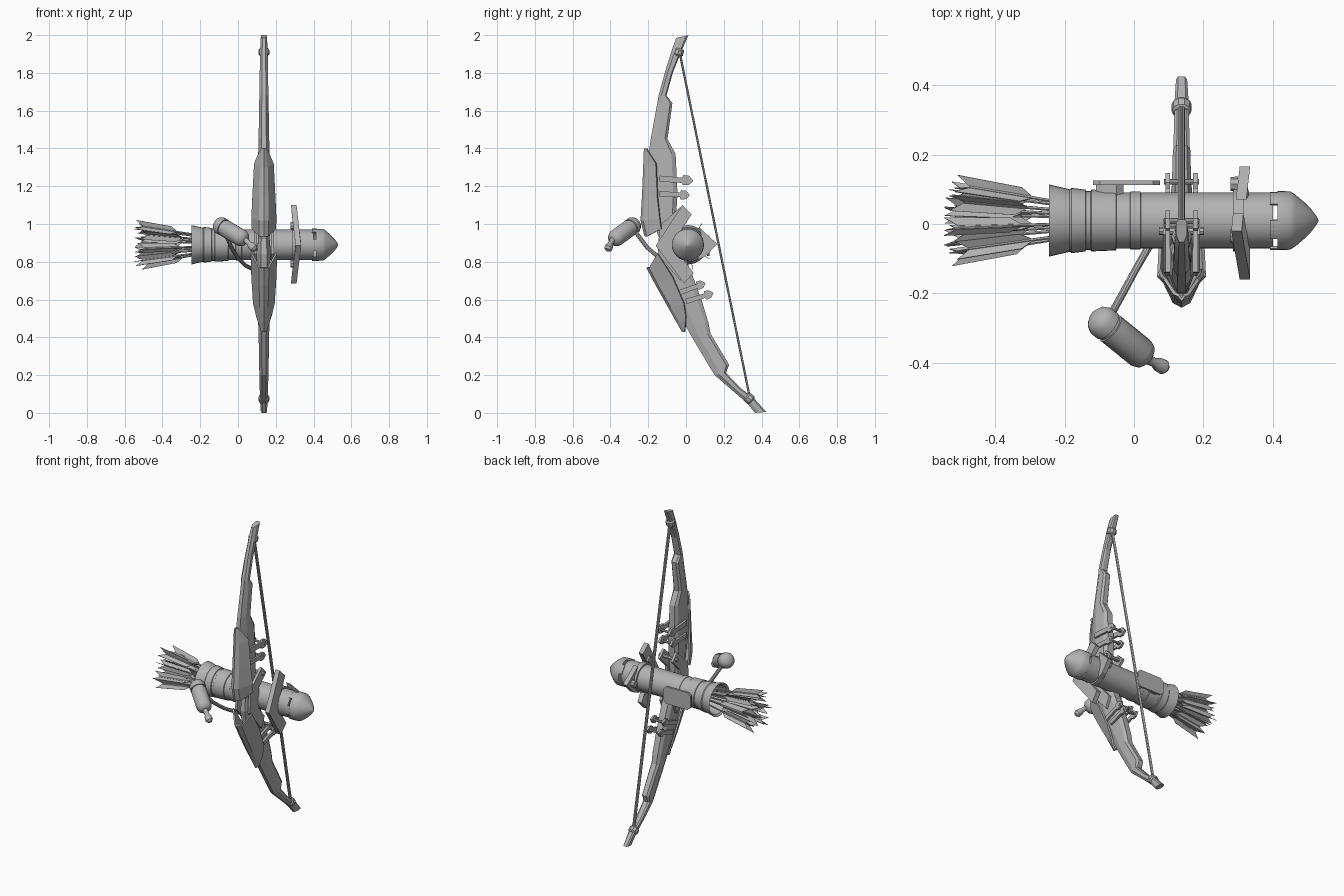
import bpy, bmesh, math
from mathutils import Vector, Matrix

if "Cube" in bpy.data.objects:
    bpy.data.objects.remove(bpy.data.objects["Cube"])

grey = bpy.data.materials.new("plain grey")
grey.diffuse_color = (0.45, 0.45, 0.45, 1)
grey.use_nodes = True
grey.node_tree.nodes["Principled BSDF"].inputs["Base Color"].default_value = grey.diffuse_color
BX = 0.137                    # plane of the bow
AX = Vector((0, 0.01, 0.89))  # axis of the quiver


def make(name, verts, faces, smooth=False):
    me = bpy.data.meshes.new(name)
    bm = bmesh.new()
    vs = [bm.verts.new(v) for v in verts]
    for f in faces:
        bm.faces.new([vs[i] for i in f])
    bmesh.ops.recalc_face_normals(bm, faces=bm.faces)
    bm.to_mesh(me)
    bm.free()
    me.materials.append(grey)
    ob = bpy.data.objects.new(name, me)
    bpy.context.collection.objects.link(ob)
    if smooth:
        bpy.ops.object.select_all(action='DESELECT')
        ob.select_set(True)
        bpy.context.view_layer.objects.active = ob
        bpy.ops.object.shade_smooth_by_angle(angle=math.radians(35))
    return ob


def loft(name, rings, smooth=False, caps=True):
    n = len(rings[0])
    verts = [v for r in rings for v in r]
    faces = [(k*n+i, k*n+(i+1) % n, (k+1)*n+(i+1) % n, (k+1)*n+i)
             for k in range(len(rings)-1) for i in range(n)]
    if caps:
        faces += [tuple(range(n)), tuple(range((len(rings)-1)*n, len(rings)*n))]
    return make(name, verts, faces, smooth)


def lathe(name, profile, origin, axis, segs=24, caps=True):
    """Revolve (distance, radius) pairs around an axis."""
    rot = Vector((0, 0, 1)).rotation_difference(Vector(axis)).to_matrix()
    rings = [[Vector(origin) + rot @ Vector((r*math.cos(2*math.pi*i/segs),
              r*math.sin(2*math.pi*i/segs), d)) for i in range(segs)]
             for d, r in profile]
    return loft(name, rings, True, caps)


def slab(name, outline, x0, x1):
    """Extrude a (y, z) outline along x."""
    return loft(name, [[(x, y, z) for y, z in outline] for x in (x0, x1)])


def tube(name, pts, r, segs=8):
    pts = [Vector(p) for p in pts]
    rings = []
    for i, p in enumerate(pts):
        d = (pts[min(i+1, len(pts)-1)] - pts[max(i-1, 0)]).normalized()
        u = d.cross(Vector((0.3, 0.9, 0.1))).normalized()
        v = d.cross(u)
        rings.append([p + r*(u*math.cos(2*math.pi*k/segs) + v*math.sin(2*math.pi*k/segs))
                      for k in range(segs)])
    return loft(name, rings, True)


# Bow stave: front edge, back edge and half width at each station
stave = [(-.052, 1.985, .013, 2.0, .016), (-.075, 1.92, -.022, 1.92, .02),
         (-.11, 1.81, -.07, 1.80, .022), (-.145, 1.68, -.103, 1.68, .024),
         (-.152, 1.64, -.072, 1.64, .025), (-.185, 1.46, -.098, 1.45, .028),
         (-.197, 1.38, -.055, 1.37, .03), (-.2, 1.16, -.045, 1.16, .036),
         (-.17, 1.0, -.055, 1.0, .036), (-.14, .92, -.06, .93, .03),
         (-.15, .84, -.02, .86, .036), (-.12, .7, .03, .74, .036),
         (-.05, .55, .085, .59, .032), (.0, .46, .118, .48, .03),
         (.02, .42, .13, .42, .028), (.13, .235, .228, .255, .025),
         (.152, .2, .212, .212, .024), (.25, .115, .285, .135, .022),
         (.325, .05, .362, .075, .02), (.365, .0, .425, .005, .016)]
rings = []
for ya, za, yb, zb, w in stave:
    def at(t, s):
        return (BX + s*w, ya + (yb-ya)*t, za + (zb-za)*t)
    rings.append([at(0, -.45), at(0, .45), at(.35, 1), at(.85, 1),
                  at(1, .6), at(1, -.6), at(.85, -1), at(.35, -1)])
loft("bow_stave", rings)

# Bindings near both tips, and the string
for name, p, d in (("upper_binding", (BX, -.04, 1.91), (0, -.28, -1)),
                   ("lower_binding", (BX, .335, .075), (0, -.75, .66))):
    lathe(name, [(-.02, .022), (-.012, .029), (.012, .029), (.02, .022)], p, d, 10)
for s in (-1, 1):
    tube("bow_string", [(BX + s*.004, -.034, 1.91), (BX + s*.004, .34, .07)], .006, 6)


# Wedge-shaped guards on the front of the bow
def guard(name, stations):
    n = len(stations)
    verts = []
    for ry, rz, sy, sz, w in stations:
        verts += [(BX-w, sy, sz), (BX-w*.35, ry+.012, rz), (BX, ry, rz),
                  (BX+w*.35, ry+.012, rz), (BX+w, sy, sz)]
    faces = [(k*5+i, k*5+i+1, k*5+i+6, k*5+i+5) for k in range(n-1) for i in range(4)]
    ob = make(name, verts, faces)
    m = ob.modifiers.new("thickness", 'SOLIDIFY')
    m.thickness = .01
    m.offset = 0


guard("upper_guard", [(-.218, 1.4, -.2, 1.385, .02), (-.222, 1.3, -.158, 1.32, .048),
                      (-.228, 1.15, -.15, 1.14, .057), (-.236, 1.02, -.138, 1.03, .062),
                      (-.215, .935, -.13, .975, .06)])
guard("lower_guard", [(-.205, .77, -.15, .845, .066), (-.155, .675, -.07, .72, .062),
                      (-.09, .56, -.01, .58, .053), (-.045, .48, .0, .51, .036),
                      (-.017, .43, -.005, .435, .012)])

# Arrow-ended clasps on both sides of the bow
clasp = [(0, -.016), (.12, -.014), (.125, -.026), (.155, -.024), (.18, .0),
         (.155, .026), (.125, .028), (.12, .014), (0, .016)]
for y, z, ang, size in ((-.14, 1.24, -4, 1.0), (-.14, 1.16, -3, .9),
                        (-.04, .635, 20, .85), (.0, .59, 17, .85)):
    c, s = math.cos(math.radians(ang)), math.sin(math.radians(ang))
    pts = [(y + size*(u*c - v*s), z + size*(u*s + v*c)) for u, v in clasp]
    for side in (-1, 1):
        x = BX + side*.04
        slab("clasp", pts, x-.007, x+.007)
    tube("clasp_pin", [(BX-.05, y+size*.15*c, z+size*.15*s),
                       (BX+.05, y+size*.15*c, z+size*.15*s)], .008)

# Side brackets tying the grip to the quiver
bracket = [(-.03, 1.09), (.015, 1.045), (-.06, .97), (-.06, .84), (.0, .77),
           (-.03, .70), (-.15, .84), (-.14, .99)]
for side in (-1, 1):
    x = BX + side*.045
    slab("grip_bracket", bracket, x-.008, x+.008)
tube("bracket_pin", [(BX-.065, -.02, 1.05), (BX+.065, -.02, 1.05)], .012)

# Quiver body with stepped bands and an open flared mouth
lathe("quiver", [(-.12, .0), (-.13, .075), (-.235, .092), (-.245, .104), (-.185, .09),
                 (-.18, .094), (-.14, .089), (-.138, .085), (-.125, .085), (-.122, .089),
                 (-.052, .086), (-.05, .081), (-.012, .081), (-.01, .083), (.018, .083),
                 (.02, .08), (.4, .08)], AX, (1, 0, 0), 32)

# Domed cap with square teeth
lathe("quiver_cap", [(.413, .078), (.413, .085), (.45, .084), (.465, .074), (.49, .053),
                     (.51, .033), (.525, .013), (.531, .002)], AX, (1, 0, 0), 32)
for k in range(5):
    rings = []
    for j in range(5):
        a = 2*math.pi*k/5 + .3 + j*.17
        rings.append([AX + Vector((x, r*math.cos(a), r*math.sin(a)))
                      for x, r in ((.392, .078), (.392, .085), (.416, .085), (.416, .078))])
    loft("cap_tooth", rings)

# Chevron plates around the capped end
big = [(-.02, 1.1), (.03, 1.05), (-.075, .895), (.04, .74), (-.01, .685), (-.16, .885)]
small = [(.07, .985), (.105, .95), (.165, .895), (.105, .83), (.06, .81),
         (.085, .87), (.085, .92)]
for name, pts, yc in (("front_chevron", big, -.16), ("rear_chevron", small, .165)):
    # The arms lean back toward the bow
    for_ring = [[(x - .025*min(1, abs(z-.89)/.2), y, z) for y, z in pts] for x in (.305, .335)]
    loft(name, for_ring)
tube("chevron_band", [(.285, .01, .89), (.315, .01, .89)], .09, 20)
for y, z in ((.115, .89), (-.035, .99), (-.035, .79)):
    lathe("chevron_stud", [(.278, .02), (.3, .022)], (0, y, z), (1, 0, 0), 8)

# Belt plate on the back of the quiver
for name, x0, x1, h, y0, y1 in (("belt_block", -.11, -.03, .04, .06, .112),
                                ("belt_plate", -.118, .075, .055, .112, .125)):
    out = [(x0, -h*.7), (x0+.02, -h), (x1-.02, -h), (x1, -h*.6),
           (x1, h*.6), (x1-.02, h), (x0+.02, h), (x0, h*.7)]
    loft(name, [[(x, y, .885+z) for x, z in out] for y in (y0, y1)])

# Arrows fanning out of the mouth, each with three vanes
spots = [(.055, .098, 2*math.pi*i/8 + .2) for i in range(8)]
spots += [(.022, .042, 2*math.pi*i/4 + .5) for i in range(4)]
for n, (r0, r1, a) in enumerate(spots):
    e = Vector((0, math.cos(a), math.sin(a)))
    p0 = AX + e*r0*.75 + Vector((-.14, 0, 0))
    p1 = AX + e*r1 + Vector((-.475 - .015*(n % 3), 0, 0))
    tube("arrow_shaft", [p0, p1], .005, 6)
    d = (p1-p0).normalized()
    for k in range(3):
        o = (Matrix.Rotation(k*2*math.pi/3, 3, d) @ (e - d*e.dot(d)).normalized())
        t = d.cross(o)*.0015
        f = [p1 - d*.19, p1 - d*.15 + o*.025, p1 + d*.04 + o*.03, p1 - d*.005]
        loft("arrow_vane", [[v+t for v in f], [v-t for v in f]])

# Hanging flask with a collar and a spout
top, bottom = Vector((-.115, -.262, 1.005)), Vector((.045, -.392, .91))
d = (bottom-top).normalized()
lathe("flask", [(.0, .02), (.012, .038), (.03, .047), (.055, .047), (.056, .042), (.065, .042),
                (.066, .046), (.19, .046), (.21, .038), (.222, .02)], top, d, 16)
lathe("flask_spout", [(-.02, .016), (.02, .013), (.035, .02), (.06, .022), (.072, .012)],
      bottom, Vector((.05, -.025, -.05)).normalized(), 12)
tube("flask_strap", [(-.075, -.28, .975), (-.06, -.25, .935), (-.035, -.205, .875),
                     (.0, -.14, .82), (.04, -.07, .78), (.09, -.01, .755)], .011, 10)
